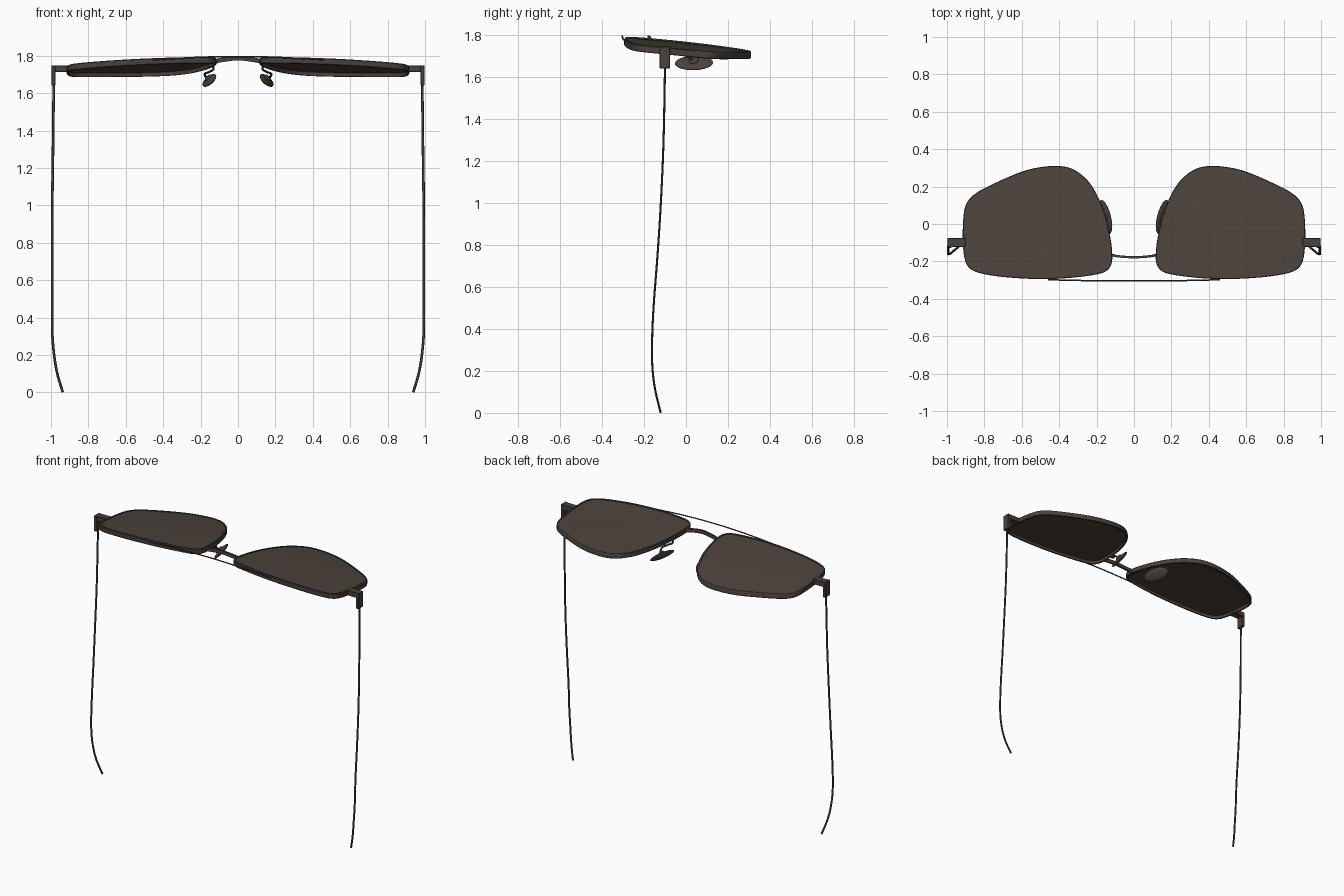
import bpy, bmesh, math
from mathutils import Vector, Matrix

if "Cube" in bpy.data.objects:
    bpy.data.objects.remove(bpy.data.objects["Cube"])


def material(name, rgb):
    m = bpy.data.materials.new(name)
    m.diffuse_color = (*rgb, 1)
    m.use_nodes = True
    m.node_tree.nodes["Principled BSDF"].inputs["Base Color"].default_value = m.diffuse_color
    return m


FRAME = material("dark brown metal", (0.068, 0.052, 0.043))
LENS = material("brown tinted lens", (0.072, 0.056, 0.046))


def finish(name, bm, mat, mirror=True, angle=35):
    bmesh.ops.recalc_face_normals(bm, faces=bm.faces)
    me = bpy.data.meshes.new(name)
    bm.to_mesh(me)
    bm.free()
    ob = bpy.data.objects.new(name, me)
    bpy.context.collection.objects.link(ob)
    me.materials.append(mat)
    bpy.ops.object.select_all(action='DESELECT')
    ob.select_set(True)
    bpy.context.view_layer.objects.active = ob
    bpy.ops.object.shade_smooth_by_angle(angle=math.radians(angle))
    if mirror:
        mod = ob.modifiers.new("Mirror", 'MIRROR')
        mod.use_clip = False
        mod.use_mirror_merge = False
    return ob


def spline(pts, steps, closed=False):
    """Catmull-Rom curve through the points."""
    pts = [Vector(p) for p in pts]
    n = len(pts)
    get = (lambda i: pts[i % n]) if closed else (lambda i: pts[max(0, min(n - 1, i))])
    out = []
    for i in range(n if closed else n - 1):
        a, b, c, d = get(i - 1), get(i), get(i + 1), get(i + 2)
        for s in range(steps):
            t = s / steps
            out.append(0.5 * (2 * b + (c - a) * t + (2 * a - 5 * b + 4 * c - d) * t * t
                              + (3 * b - a - 3 * c + d) * t ** 3))
    if not closed:
        out.append(pts[-1])
    return out


def loft(bm, rings, wrap=False):
    """Join closed rings of points with quads."""
    vr = [[bm.verts.new(p) for p in r] for r in rings]
    n = len(vr[0])
    for k in range(len(vr) if wrap else len(vr) - 1):
        a, b = vr[k], vr[(k + 1) % len(vr)]
        for i in range(n):
            j = (i + 1) % n
            bm.faces.new((a[i], a[j], b[j], b[i]))
    return vr


def sweep(name, pts, side, w, h, sides=8, steps=6, mirror=True):
    """Bar along a path: half width w along 'side', half height h across it."""
    path = spline(pts, steps)
    bm = bmesh.new()
    rings = []
    for i, p in enumerate(path):
        t = (path[min(i + 1, len(path) - 1)] - path[max(i - 1, 0)]).normalized()
        s = Vector(side)
        s = (s - t * s.dot(t)).normalized()
        u = t.cross(s)
        if sides == 4:
            sec = [(-1, -1), (1, -1), (1, 1), (-1, 1)]
        else:
            sec = [(math.cos(2 * math.pi * k / sides), math.sin(2 * math.pi * k / sides))
                   for k in range(sides)]
        rings.append([p + s * w * a + u * h * b for a, b in sec])
    vr = loft(bm, rings)
    bm.faces.new(vr[0])
    bm.faces.new(vr[-1])
    return finish(name, bm, FRAME, mirror)


def box(name, lo, hi):
    lo, hi = Vector(lo), Vector(hi)
    bm = bmesh.new()
    bmesh.ops.create_cube(bm, size=1, matrix=Matrix.Translation((lo + hi) / 2)
                          @ Matrix.Diagonal((*(hi - lo), 1)))
    bmesh.ops.bevel(bm, geom=bm.edges[:], offset=0.003, segments=1, affect='EDGES')
    return finish(name, bm, FRAME)


def surf(x, y):
    """Curved, tilted front surface that the rims and lenses follow."""
    return 1.797 - 0.045 * x * x - 0.07 * (y + 0.3) - 0.06 * (y + 0.3) ** 2


# Outline of the right lens, seen from above
OUTLINE = [(.125, -.225), (.17, -.262), (.3, -.284), (.45, -.294), (.6, -.291),
           (.75, -.277), (.855, -.252), (.9, -.205), (.915, -.1), (.912, .04),
           (.893, .115), (.84, .168), (.73, .225), (.6, .28), (.5, .304), (.4, .31),
           (.32, .29), (.25, .235), (.2, .16), (.155, .05), (.125, -.08), (.116, -.17)]
outer = spline(OUTLINE, 4, True)


def inset(d):
    r = []
    for i, p in enumerate(outer):
        t = (outer[(i + 1) % len(outer)] - outer[i - 1]).normalized()
        r.append(p + Vector((-t.y, t.x)) * d)
    return r


def lift(ring, dz):
    return [Vector((p.x, p.y, surf(p.x, p.y) + dz)) for p in ring]


# Rims
bm = bmesh.new()
loft(bm, [lift(inset(.003), 0), lift(outer, -.004), lift(outer, -.031),
          lift(inset(.003), -.034), lift(inset(.013), -.034), lift(inset(.013), 0)], True)
finish("lens_rim", bm, FRAME)

# Lenses: thin curved shells, made of shrinking rings above and below
bm = bmesh.new()
edge = inset(.010)
centre = Vector((.52, -.02))
scales = [1, .8, .6, .4, .2, .05]
rings = [lift([centre + (p - centre) * s for p in edge], -.004) for s in reversed(scales)]
rings += [lift([centre + (p - centre) * s for p in edge], -.014) for s in scales]
vr = loft(bm, rings)
bm.faces.new(vr[0])
bm.faces.new(vr[-1])
finish("lens", bm, LENS)

# Bridge bar and thin brow wire
sweep("bridge", [(-.125, -.163, 1.768), (-.09, -.172, 1.777), (0, -.178, 1.787),
                 (.09, -.172, 1.777), (.125, -.163, 1.768)], (0, 1, 0), .006, .012,
      sides=4, mirror=False)
sweep("brow_wire", [(-.46, -.298, 1.778), (-.23, -.303, 1.791), (0, -.304, 1.796),
                    (.23, -.303, 1.791), (.46, -.298, 1.778)], (0, 1, 0), .004, .004,
      mirror=False)

# Hinges: end piece beside the rim and a block pointing back
box("hinge_end_piece", (.9, -.122, 1.712), (.998, -.075, 1.748))
box("hinge_block", (.976, -.127, 1.642), (.998, -.076, 1.748))

# Temples with bent tips
sweep("temple", [(.985, -.1, 1.66), (.989, -.107, 1.3), (.993, -.12, 1.0),
                 (.994, -.136, .75), (.994, -.155, .5), (.993, -.162, .32),
                 (.983, -.159, .2), (.966, -.145, .1), (.937, -.121, .002)],
      (1, 0, 0), .007, .005)

# Nose pads, tilted and turned outwards
ay = Vector((.25, .968, 0)).normalized()
az = Vector((-.62, .16, .77)).normalized()
ax = ay.cross(az).normalized()
az = ax.cross(ay)
rot = Matrix((ax, ay, az)).transposed().to_4x4()
PAD = Vector((.153, .038, 1.668))
bm = bmesh.new()
bmesh.ops.create_uvsphere(bm, u_segments=24, v_segments=14, radius=1,
                          matrix=Matrix.Translation(PAD) @ rot
                          @ Matrix.Diagonal((.014, .094, .043, 1)))
finish("nose_pad", bm, FRAME, angle=60)

# Pad mount and curved wire arm
bm = bmesh.new()
bmesh.ops.create_uvsphere(bm, u_segments=16, v_segments=10, radius=1,
                          matrix=Matrix.Translation(PAD + ax * .012 + az * .006) @ rot
                          @ Matrix.Diagonal((.013, .025, .022, 1)))
finish("pad_mount", bm, FRAME, angle=60)
sweep("pad_arm", [(.172, .03, 1.685), (.178, .0, 1.703), (.158, -.035, 1.712),
                  (.132, -.045, 1.728), (.138, -.05, 1.755)], (0, 1, 0), .006, .006)
